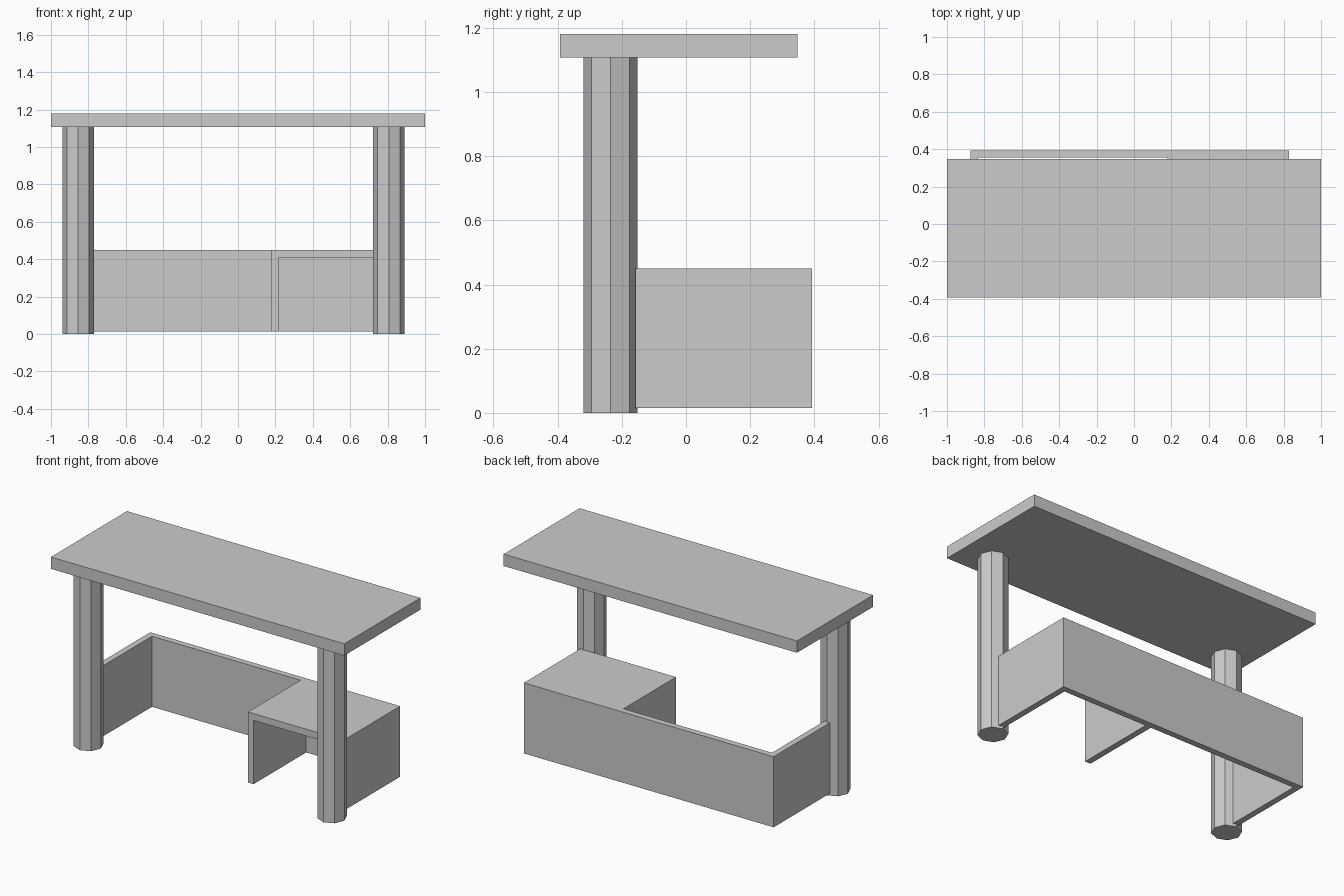
import bpy
import bmesh
from math import pi
from mathutils import Matrix

cube = bpy.data.objects.get("Cube")
if cube:
    bpy.data.objects.remove(cube, do_unlink=True)

# Single flat grey
grey = bpy.data.materials.new("plain_grey")
grey.use_nodes = True
colour = (0.6, 0.6, 0.6, 1)
grey.diffuse_color = colour
grey.node_tree.nodes["Principled BSDF"].inputs["Base Color"].default_value = colour


def add_object(name, bm):
    bmesh.ops.recalc_face_normals(bm, faces=bm.faces)
    mesh = bpy.data.meshes.new(name)
    bm.to_mesh(mesh)
    bm.free()
    mesh.materials.append(grey)
    obj = bpy.data.objects.new(name, mesh)
    bpy.context.collection.objects.link(obj)
    return obj


def prism(name, outline, bottom, top):
    """Extrude a floor outline from bottom to top."""
    bm = bmesh.new()
    face = bm.faces.new([bm.verts.new((x, y, bottom)) for x, y in outline])
    up = bmesh.ops.extrude_face_region(bm, geom=[face], use_keep_orig=True)
    verts = [v for v in up["geom"] if isinstance(v, bmesh.types.BMVert)]
    bmesh.ops.translate(bm, verts=verts, vec=(0, 0, top - bottom))
    return add_object(name, bm)


def box(name, x0, x1, y0, y1, z0, z1):
    return prism(name, [(x0, y0), (x1, y0), (x1, y1), (x0, y1)], z0, z1)


back = 0.393
slab_bottom = 1.107

# Counter slab
box("counter_top", -1, 1, -back, 0.347, slab_bottom, 1.18)

# Octagonal legs, one corner pointing forward
for name, x in (("right_leg", -0.855), ("left_leg", 0.806)):
    bm = bmesh.new()
    place = Matrix.Translation((x, -0.235, slab_bottom / 2)) @ Matrix.Rotation(pi / 2, 4, "Z")
    bmesh.ops.create_cone(bm, cap_ends=True, segments=8, radius1=0.084,
                          radius2=0.084, depth=slab_bottom, matrix=place)
    add_object(name, bm)

# Low enclosure: back wall, end wall and solid cabinet block in one outline
t = 0.038
left, right, front = -0.873, 0.83, -0.157
inner = 0.178
base, rim = 0.015, 0.45
enclosure = prism("low_wall_and_cabinet", [
    (left, front), (left + t, front), (left + t, back - t), (inner, back - t),
    (inner, front), (right, front), (right, back), (left, back)], base, rim)

# Hollow the cabinet, open to the front and below
cutter = box("cabinet_hollow", inner + t, right - t, front - 0.1, back - t,
             base - 0.1, rim - t - 0.004)
cutter.hide_render = True
hollow = enclosure.modifiers.new("hollow", "BOOLEAN")
hollow.operation = "DIFFERENCE"
hollow.solver = "EXACT"
hollow.object = cutter
bpy.context.view_layer.objects.active = enclosure
bpy.ops.object.modifier_apply(modifier=hollow.name)
bpy.data.objects.remove(cutter, do_unlink=True)
